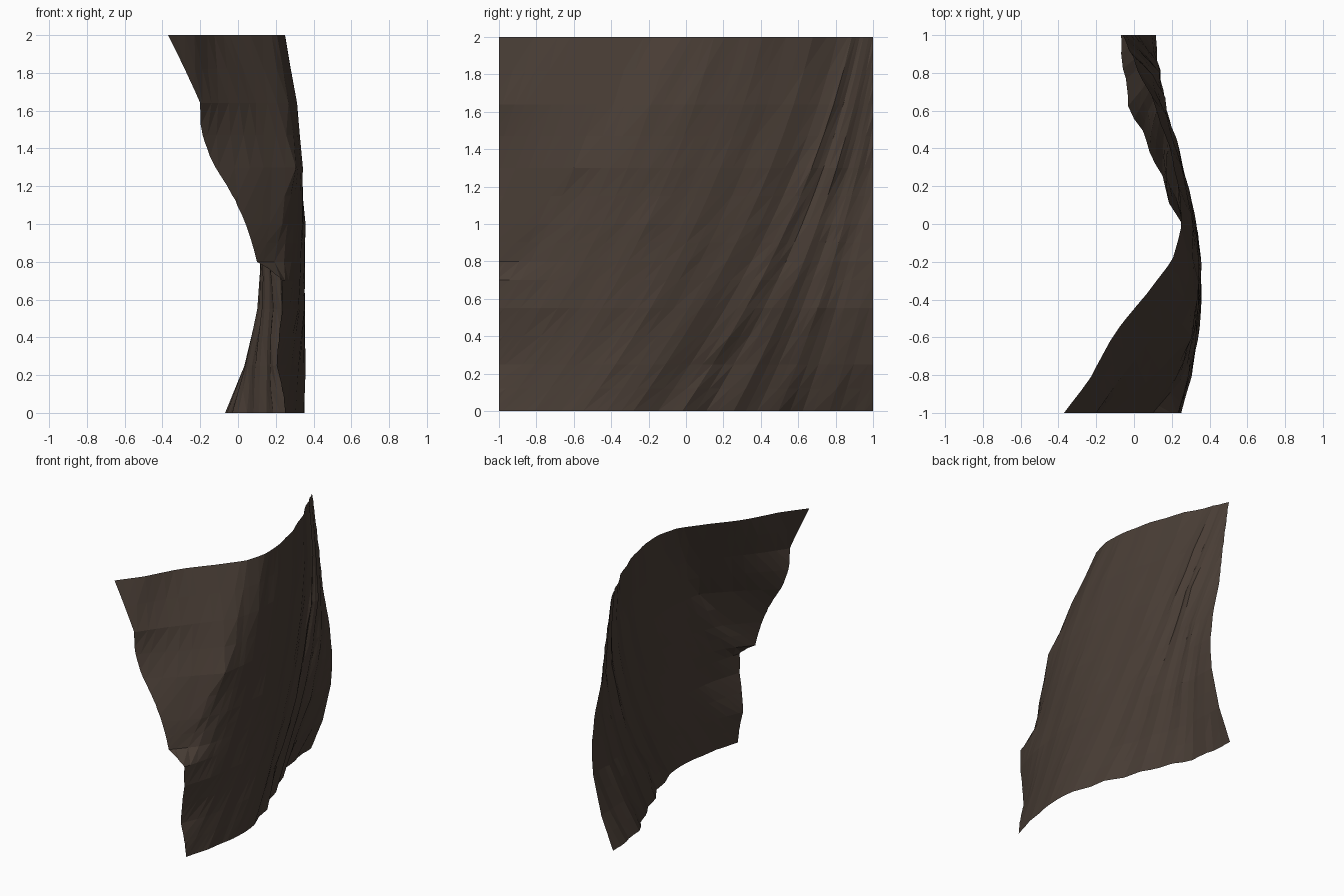
import bpy, bmesh, random
from mathutils import Vector

if "Cube" in bpy.data.objects:
    bpy.data.objects.remove(bpy.data.objects["Cube"])

random.seed(11)

# Broad shape of the sheet: depth x at y = -1, -0.8 ... 1 for a few heights.
# A crest runs diagonally from (y -1, z 0.72) up to (y -0.1, z 2).
PROFILES = [
    (0.00, [.25, .305, .34, .36, .31, .25, .155, .085, -.02, -.055, -.07]),
    (0.25, [.205, .285, .325, .355, .345, .275, .19, .135, .06, .035, .035]),
    (0.55, [.235, .30, .33, .355, .355, .315, .25, .20, .135, .11, .105]),
    (0.70, [.235, .29, .325, .35, .355, .325, .265, .215, .15, .12, .115]),
    (0.80, [.10, .27, .32, .35, .355, .33, .27, .22, .155, .13, .115]),
    (1.00, [.04, .23, .315, .345, .355, .33, .28, .23, .16, .135, .09]),
    (1.30, [-.12, .11, .305, .335, .345, .325, .285, .235, .165, .125, .03]),
    (1.64, [-.20, -.06, .10, .265, .31, .31, .275, .225, .155, .085, -.01]),
    (2.00, [-.37, -.22, -.12, .04, .20, .255, .235, .19, .12, .03, -.06]),
]


def row_depth(row, y):
    """Read a profile at y, continuing it in a straight line before y = -1."""
    t = min((y + 1) * 5, 10)
    i = min(max(int(t), 0), 9)
    return row[i] + (row[i + 1] - row[i]) * t if i == 0 else row[i] + (row[i + 1] - row[i]) * (t - i)


def depth(y, z):
    """Blend neighbouring profiles along the slanting folds."""
    slant = 0.7 - 0.35 * min(max(y + 0.2, 0), 1)
    slant *= min(1, max(0, (1 - y) * 4))
    y = max(y, -1.1)
    for (z0, a), (z1, b) in zip(PROFILES, PROFILES[1:]):
        if z <= z1:
            f = (z - z0) / (z1 - z0)
            low = row_depth(a, y - slant * (z - z0))
            high = row_depth(b, y + slant * (z1 - z))
            return low * (1 - f) + high * f
    return row_depth(PROFILES[-1][1], y)


def flow(y0, z):
    """Fold lines lean towards +y as they rise, and stand steeper at the right."""
    lean = 1 - 0.7 * min(max(y0 + 0.1, 0), 0.8)
    return y0 + lean * (0.72 * z - 0.12 * z * z)


# Draped sheet: a grid whose columns follow the folds, cropped to a square
levels = [0, .12, .25, .4, .55, .7, .8, .9, 1, 1.15, 1.3, 1.47, 1.64, 1.82, 2]
starts = [-2.1 + 0.065 * i + random.uniform(-.015, .015) for i in range(52)]
bm = bmesh.new()
grid = []
for i, y0 in enumerate(starts):
    # pleats deepen towards the right and vary along their length
    amp = 0.003 + 0.009 * min(max((y0 + 0.6) / 0.6, 0), 1)
    fold = amp * (1, -.2, -.8, .2)[i % 4]
    column = []
    for z in levels:
        y = flow(y0, z)
        edge = min(1, max(0, (1 - abs(y)) * 5))
        push = fold * random.uniform(.5, 1.3) * edge
        column.append(bm.verts.new((depth(y, z) + push, y, z)))
    grid.append(column)
for a, b in zip(grid, grid[1:]):
    for k in range(len(levels) - 1):
        # split each cell along the fold direction
        bm.faces.new((a[k], b[k], b[k + 1]))
        bm.faces.new((a[k], b[k + 1], a[k + 1]))

# Crop the slanted ends to straight sides
for side in (-1, 1):
    bmesh.ops.bisect_plane(bm, geom=bm.verts[:] + bm.edges[:] + bm.faces[:],
                           plane_co=Vector((0, side, 0)),
                           plane_no=Vector((0, side, 0)), clear_outer=True)

mesh = bpy.data.meshes.new("draped_sheet")
bm.to_mesh(mesh)
bm.free()
sheet = bpy.data.objects.new("draped_sheet", mesh)
bpy.context.collection.objects.link(sheet)

# Single dark brown colour
brown = bpy.data.materials.new("dark_brown")
brown.diffuse_color = (0.066, 0.047, 0.036, 1)
brown.use_nodes = True
brown.node_tree.nodes["Principled BSDF"].inputs["Base Color"].default_value = brown.diffuse_color
mesh.materials.append(brown)
